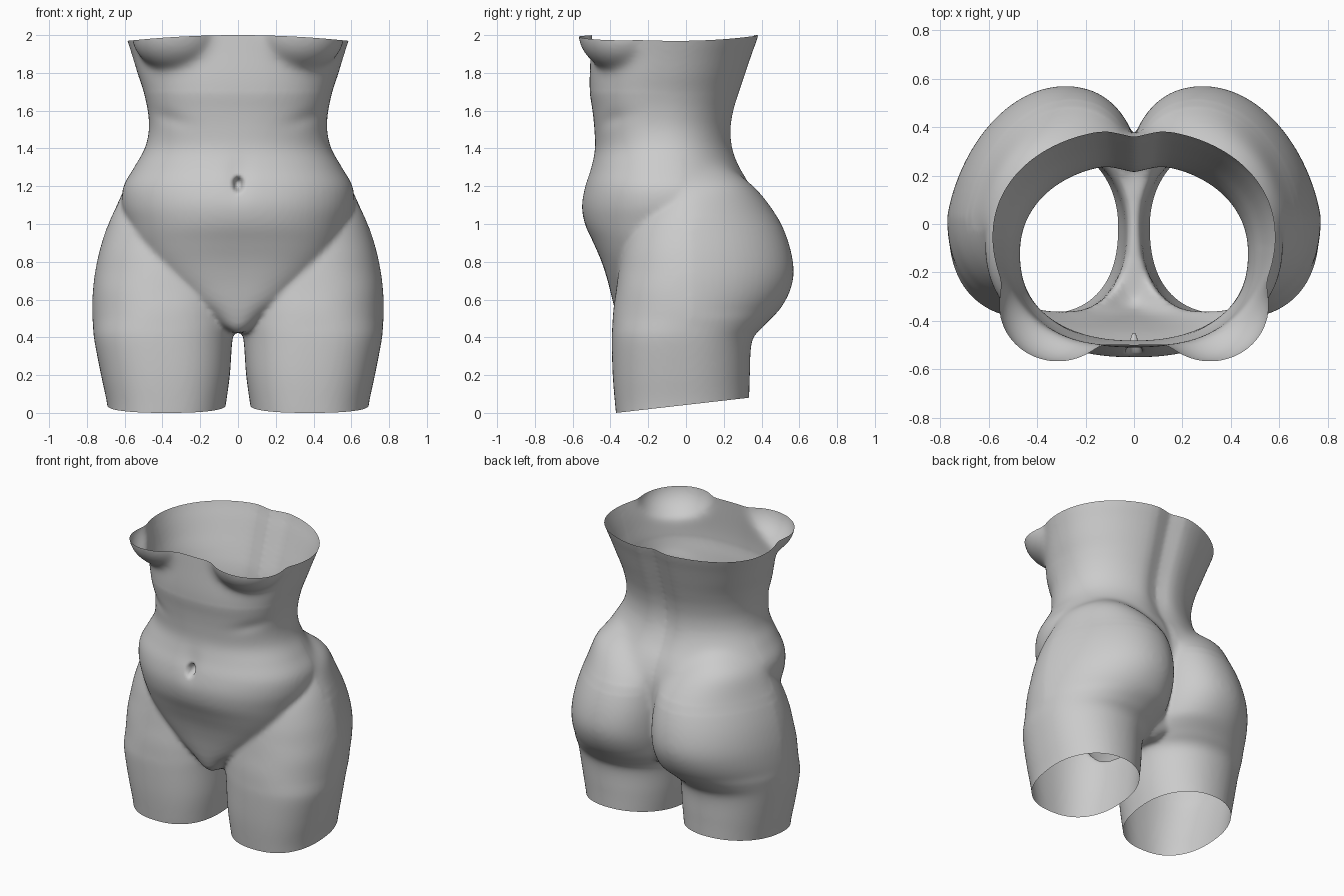
import bpy, bmesh, math
from mathutils import Vector

if "Cube" in bpy.data.objects:
    bpy.data.objects.remove(bpy.data.objects["Cube"])


def spline_rows(rows, steps=5):
    """Catmull-Rom interpolation through the profile rows."""
    out = []
    for i in range(len(rows) - 1):
        p0, p1 = rows[max(i - 1, 0)], rows[i]
        p2, p3 = rows[i + 1], rows[min(i + 2, len(rows) - 1)]
        for s in range(steps):
            t = s / steps
            out.append([0.5 * (2 * b + (c - a) * t + (2 * a - 5 * b + 4 * c - d) * t * t
                               + (3 * b - a - 3 * c + d) * t ** 3)
                        for a, b, c, d in zip(p0, p1, p2, p3)])
    out.append(list(rows[-1]))
    return out


def loft(bm, rows, flip=1, groove=0.0, skew=0.0, sides=72):
    """Rows: z, x0, x1, y front, y back, roundness exponent."""
    rings = []
    for z, x0, x1, yf, yb, n in spline_rows(rows):
        cx, hw, cy = (x0 + x1) / 2, (x1 - x0) / 2, min((yf + yb) / 2, 0.03)
        lean = skew * min(1, max(0, (yb - 0.34) / 0.15))
        ring = []
        for k in range(sides):
            a = 2 * math.pi * k / sides
            c, s = math.cos(a), math.sin(a)
            e = 2 / (n if s < 0 else 2.1)
            x = cx + hw * math.copysign(abs(c) ** e, c)
            y = cy + (yb - cy if s > 0 else cy - yf) * math.copysign(abs(s) ** e, s)
            if s > 0:
                x -= lean * s
                y -= groove * math.exp(-(x / 0.075) ** 2)
            ring.append(bm.verts.new((flip * x, y, z)))
        rings.append(ring)
    for r, q in zip(rings, rings[1:]):
        for k in range(sides):
            j = (k + 1) % sides
            bm.faces.new((r[k], r[j], q[j], q[k]))
    bm.faces.new(rings[0][::-1])
    bm.faces.new(rings[-1])


def ellipsoid(bm, centre, radii):
    new = bmesh.ops.create_uvsphere(bm, u_segments=40, v_segments=24, radius=1)["verts"]
    for v in new:
        v.co = Vector([c + r * p for c, r, p in zip(centre, radii, v.co)])


def relax(bm, test, times):
    """Smooth only the region chosen by the test."""
    verts = [v for v in bm.verts if test(*v.co)]
    for _ in range(times):
        bmesh.ops.smooth_vert(bm, verts=verts, factor=0.5,
                              use_axis_x=True, use_axis_y=True, use_axis_z=True)


# trunk: z, half width, front, back, roundness
trunk = [(0.425, 0.06, -0.31, 0.24, 2), (0.46, 0.13, -0.345, 0.30, 2.2),
         (0.53, 0.225, -0.372, 0.34, 2.4), (0.6, 0.32, -0.39, 0.37, 2.7),
         (0.7, 0.43, -0.415, 0.39, 2.8), (0.8, 0.51, -0.447, 0.40, 2.7),
         (0.9, 0.56, -0.49, 0.41, 2.5), (1.0, 0.59, -0.535, 0.41, 2.3),
         (1.1, 0.614, -0.552, 0.395, 2.2), (1.2, 0.606, -0.537, 0.355, 2.2),
         (1.3, 0.55, -0.505, 0.297, 2.2), (1.4, 0.494, -0.483, 0.258, 2.2),
         (1.5, 0.472, -0.485, 0.249, 2.3), (1.6, 0.478, -0.495, 0.264, 2.4),
         (1.7, 0.50, -0.51, 0.294, 2.4), (1.8, 0.53, -0.51, 0.327, 2.3),
         (1.9, 0.557, -0.505, 0.36, 2.2), (2.0, 0.585, -0.50, 0.394, 2.2),
         (2.15, 0.625, -0.49, 0.43, 2.2)]

# thigh and buttock: z, inner x, outer x, front, back, roundness
thigh = [(-0.1, 0.085, 0.68, -0.36, 0.33, 2.4), (0.04, 0.065, 0.692, -0.375, 0.334, 2.4),
         (0.2, 0.043, 0.725, -0.388, 0.338, 2.4), (0.38, 0.03, 0.76, -0.393, 0.35, 2.4),
         (0.46, 0.012, 0.768, -0.39, 0.412, 2.4), (0.55, -0.01, 0.772, -0.384, 0.498, 2.3),
         (0.65, -0.02, 0.768, -0.37, 0.552, 2.3), (0.75, -0.022, 0.756, -0.357, 0.57, 2.2),
         (0.87, -0.02, 0.73, -0.337, 0.552, 2.2), (1.0, -0.005, 0.688, -0.305, 0.505, 2.1),
         (1.1, 0.015, 0.645, -0.245, 0.445, 2), (1.2, 0.06, 0.592, -0.15, 0.36, 2),
         (1.3, 0.13, 0.47, -0.03, 0.235, 2)]

bm = bmesh.new()
loft(bm, [(z, -w, w, f, b, n) for z, w, f, b, n in trunk], groove=0.035)
for side in (1, -1):
    loft(bm, thigh, flip=side, skew=0.085)
    # lower bust
    ellipsoid(bm, (side * 0.315, -0.335, 2.03), (0.25, 0.24, 0.225))
bmesh.ops.recalc_face_normals(bm, faces=bm.faces)
mesh = bpy.data.meshes.new("torso")
bm.to_mesh(mesh)
bm.free()
torso = bpy.data.objects.new("torso", mesh)
bpy.context.collection.objects.link(torso)

# fuse the parts into one soft skin
fuse = torso.modifiers.new("fuse", "REMESH")
fuse.mode = "VOXEL"
fuse.voxel_size = 0.0135
soften = torso.modifiers.new("soften", "SMOOTH")
soften.factor = 0.5
soften.iterations = 8
evaluated = torso.evaluated_get(bpy.context.evaluated_depsgraph_get())
skin = bpy.data.meshes.new_from_object(evaluated)
torso.modifiers.clear()
torso.data = skin

bm = bmesh.new()
bm.from_mesh(skin)
# blend the hips into the back, and the bust into the ribs
for low, high in ((0.98, 1.42), (1.04, 1.38)):
    relax(bm, lambda x, y, z: y > -0.02 and low < z < high and abs(x) > 0.05, 20)
relax(bm, lambda x, y, z: y < -0.1 and 1.7 < z < 2.1, 25)
# open the waist end and the sloping thigh ends
for point, normal in (((0, 0, 2.0), (0, 0, 1)), ((0, 0, 0.0423), (0, 0.114, -1))):
    bmesh.ops.bisect_plane(bm, geom=bm.verts[:] + bm.edges[:] + bm.faces[:],
                           plane_co=point, plane_no=normal, clear_outer=True)

for v in bm.verts:
    x, y, z = v.co
    if z > 1.7:  # rim dips at the sides
        v.co.z -= 0.03 * (x / 0.58) ** 2 * (z - 1.7) / 0.3
    if y < -0.2:
        # navel with a shallow hollow around and above it
        r2 = (x / 0.022) ** 2 + ((z - 1.21) / 0.036) ** 2
        v.co.y += 0.07 * math.exp(-r2 * r2)
        v.co.y += 0.012 * math.exp(-(x / 0.06) ** 2 - ((z - 1.24) / 0.1) ** 2)
        # rib edge fold
        v.co.y += 0.01 * math.exp(-((abs(x) - 0.38) / 0.1) ** 2
                                  - ((z - 1.47 - 0.25 * abs(x)) / 0.04) ** 2)
bm.to_mesh(skin)
bm.free()
for p in skin.polygons:
    p.use_smooth = True
